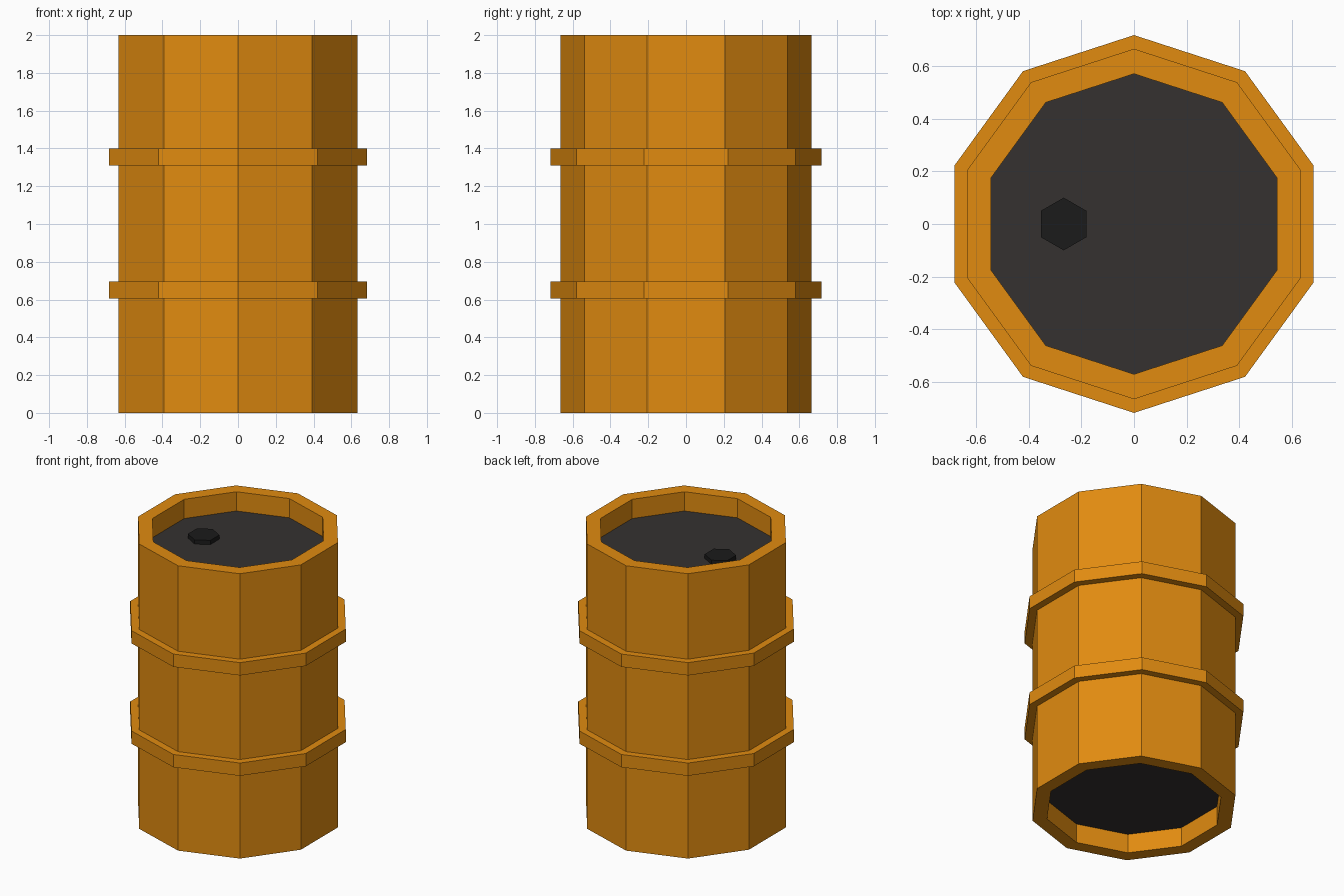
import bpy, bmesh, math

if "Cube" in bpy.data.objects:
    bpy.data.objects.remove(bpy.data.objects["Cube"])

SIDES = 10
BODY_R, INNER_R, BAND_R = 0.665, 0.57, 0.717
HEIGHT, RECESS = 2.0, 0.135


def material(name, rgb):
    mat = bpy.data.materials.new(name)
    mat.diffuse_color = (*rgb, 1)
    mat.use_nodes = True
    mat.node_tree.nodes["Principled BSDF"].inputs["Base Color"].default_value = mat.diffuse_color
    return mat


def lathe(name, profile, sides, mat, centre=(0, 0), closed=False):
    """Flat-sided revolve of (radius, z) points; open profiles get end caps."""
    bm = bmesh.new()
    rings = []
    for r, z in profile:
        angles = [math.pi / 2 + math.tau * i / sides for i in range(sides)]
        rings.append([bm.verts.new((r * math.cos(a), r * math.sin(a), z)) for a in angles])
    pairs = list(zip(rings, rings[1:] + rings[:1]))
    for low, high in pairs if closed else pairs[:-1]:
        for i in range(sides):
            j = (i + 1) % sides
            bm.faces.new((low[i], low[j], high[j], high[i]))
    if not closed:
        bm.faces.new(rings[0][::-1])
        bm.faces.new(rings[-1])
    bmesh.ops.recalc_face_normals(bm, faces=bm.faces)
    mesh = bpy.data.meshes.new(name)
    bm.to_mesh(mesh)
    bm.free()
    mesh.materials.append(mat)
    obj = bpy.data.objects.new(name, mesh)
    obj.location = (*centre, 0)
    bpy.context.collection.objects.link(obj)
    return obj


orange = material("orange_paint", (0.75, 0.26, 0.005))
dark = material("dark_metal", (0.035, 0.031, 0.03))
black = material("black_cap", (0.011, 0.011, 0.011))

# Barrel wall, open at both ends
lathe("barrel_wall", [(BODY_R, 0), (BODY_R, HEIGHT), (INNER_R, HEIGHT), (INNER_R, 0)],
      SIDES, orange, closed=True)

# Raised hoops around the wall
for name, z in (("lower_hoop", 0.605), ("upper_hoop", 1.31)):
    lathe(name, [(BODY_R, z), (BAND_R, z), (BAND_R, z + 0.09), (BODY_R, z + 0.09)],
          SIDES, orange, closed=True)

# Sunken lid and base as one inner core
lathe("lid_and_base", [(INNER_R, RECESS), (INNER_R, HEIGHT - RECESS)], SIDES, dark)

# Hexagonal filler cap on the lid
top = HEIGHT - RECESS
lathe("filler_cap", [(0.1, top - 0.02), (0.1, top + 0.03)], 6, black, centre=(-0.267, 0))
